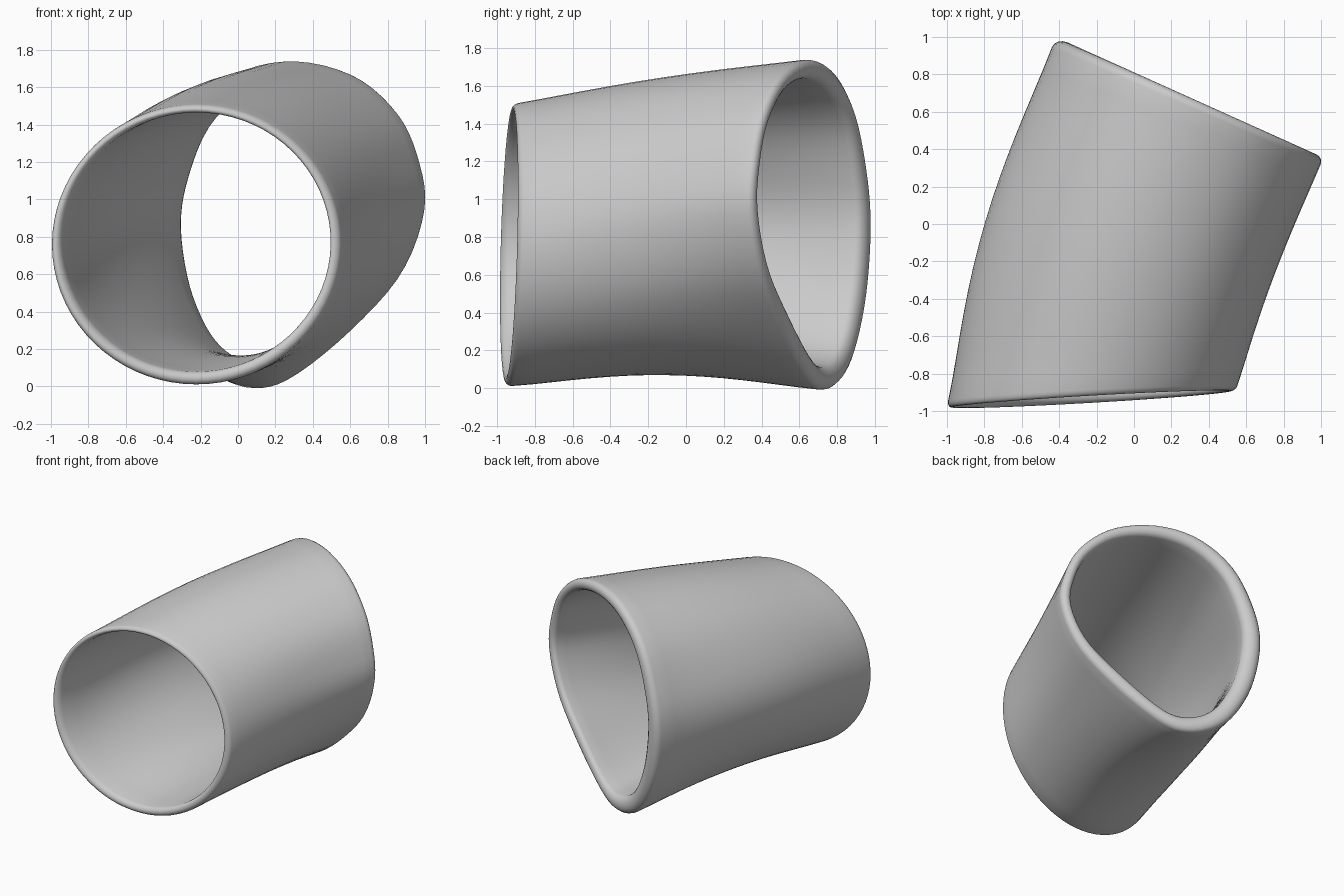
import bpy, bmesh
from math import sin, cos, pi, tau
from mathutils import Vector

if "Cube" in bpy.data.objects:
    bpy.data.objects.remove(bpy.data.objects["Cube"])

N = 72       # points around the tube
STEPS = 16   # rings along each wall

# Rear opening outline (x, z), anticlockwise from the right, lying in a slanted plane
REAR = [(1.008, .95), (.975, 1.22), (.865, 1.46), (.64, 1.66), (.33, 1.743), (.03, 1.685),
        (-.22, 1.475), (-.37, 1.15), (-.42, .85), (-.37, .5), (-.25, .22), (-.1, .055),
        (.1, -.012), (.3, .05), (.61, .3), (.885, .61)]
# Outward swelling of the wall at mid length, every 45 degrees from the right
SWELL = [-.025, 0, .02, .045, .085, -.025, -.07, -.01]


def closed_curve(values, a):
    """Smooth closed interpolation of values spread evenly around the tube."""
    f = a / tau * len(values)
    i, u = int(f), f % 1
    p0, p1, p2, p3 = (values[(i + k) % len(values)] for k in (-1, 0, 1, 2))
    return .5 * (2 * p1 + (p2 - p0) * u + (2 * p0 - 5 * p1 + 4 * p2 - p3) * u * u
                 + (3 * p1 - p0 - 3 * p2 + p3) * u ** 3)


def rear_point(a):
    p = closed_curve([Vector(q) for q in REAR], a)
    return Vector((p.x, 1.0 - (p.x + .42) * .45, p.y))


def front_point(a):
    """Near-round front outline, slightly tilted."""
    return Vector((-.23 + .773 * cos(a), -.937 + .045 * cos(a) + .02 * sin(a),
                   .757 + .747 * sin(a)))


def wall_point(a, t, depth):
    """Point on the curved wall; depth 0 is the outer face and 1 the inner face."""
    p = front_point(a).lerp(rear_point(a), t)
    p += Vector((cos(a), 0, sin(a))) * closed_curve(SWELL, a) * (4 * t * (1 - t)) ** 1.5
    axis = Vector((-.23, -.937, .757)).lerp(Vector((.29, .68, .87)), t)
    front = .055 - .012 * sin(a)
    rear = .115 - .03 * cos(a) - .015 * sin(a)
    return p + (axis - p).normalized() * depth * (front + (rear - front) * t)


# Wall section: outer wall, rounded rear rim, inner wall, rounded front rim
T0, T1 = .02, .972
section = [(T0 + (T1 - T0) * k / STEPS, 0) for k in range(STEPS + 1)]
arc = [pi * k / 8 for k in range(1, 8)]
section += [(T1 + (1 - T1) * sin(g), .5 - .5 * cos(g)) for g in arc]
section += [(T1 + (T0 - T1) * k / STEPS, 1) for k in range(STEPS + 1)]
section += [(T0 - T0 * sin(g), .5 + .5 * cos(g)) for g in arc]

# Sweep the section around the tube
bm = bmesh.new()
rows = [[bm.verts.new(wall_point(tau * j / N, t, s)) for t, s in section] for j in range(N)]
M = len(section)
for j in range(N):
    a, b = rows[j], rows[(j + 1) % N]
    for k in range(M):
        n = (k + 1) % M
        bm.faces.new((a[k], b[k], b[n], a[n]))
bmesh.ops.recalc_face_normals(bm, faces=bm.faces)
for f in bm.faces:
    f.smooth = True
mesh = bpy.data.meshes.new("tube_sleeve")
bm.to_mesh(mesh)
bm.free()
sleeve = bpy.data.objects.new("tube_sleeve", mesh)
bpy.context.collection.objects.link(sleeve)
